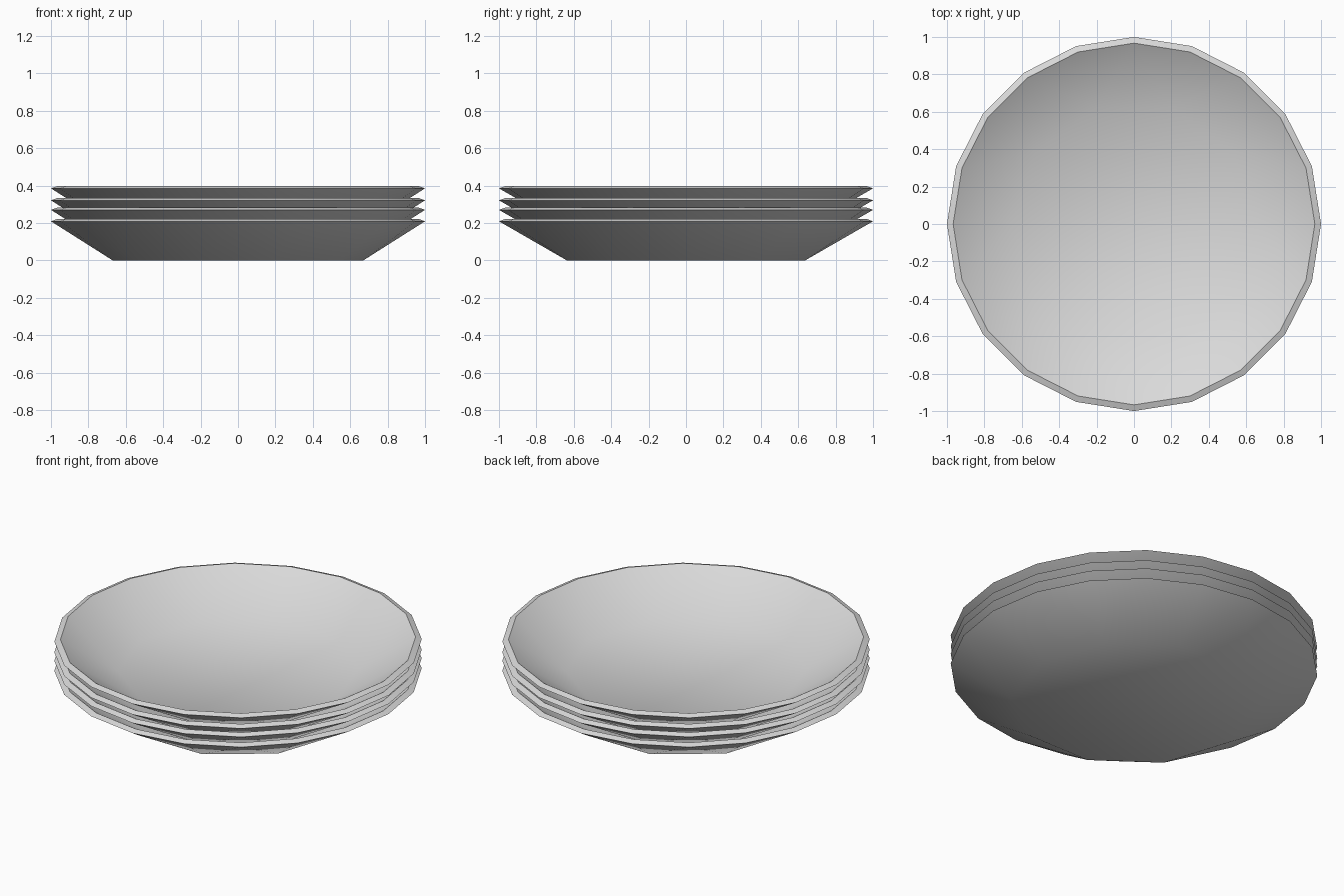
import bpy, bmesh, math

cube = bpy.data.objects.get("Cube")
if cube:
    bpy.data.objects.remove(cube, do_unlink=True)

RIM_SIDES = 20
BASE_SIDES = RIM_SIDES // 2

glaze = bpy.data.materials.new("pale_grey_glaze")
glaze.use_nodes = True
colour = (0.7, 0.7, 0.7, 1.0)
glaze.diffuse_color = colour
glaze.node_tree.nodes["Principled BSDF"].inputs["Base Color"].default_value = colour


def ring(bm, sides, radius, z):
    step = math.tau / sides
    return [bm.verts.new((radius * math.cos(i * step), radius * math.sin(i * step), z))
            for i in range(sides)]


def flare(bm, base, rim):
    """Join a base ring to a rim ring that has twice as many corners."""
    for k, corner in enumerate(base):
        before, here, after = rim[2 * k - 1], rim[2 * k], rim[2 * k + 1]
        following = base[(k + 1) % BASE_SIDES]
        bm.faces.new((corner, here, before))
        bm.faces.new((corner, after, here))
        bm.faces.new((corner, following, after))


def make_plate(name, z):
    bm = bmesh.new()
    # Outer and inner shells
    foot = ring(bm, BASE_SIDES, 0.67, 0)
    outer_rim = ring(bm, RIM_SIDES, 1.0, 0.209)
    floor = ring(bm, BASE_SIDES, 0.655, 0.03)
    inner_rim = ring(bm, RIM_SIDES, 0.967, 0.221)
    flare(bm, foot, outer_rim)
    flare(bm, floor, inner_rim)
    bm.faces.new(foot)
    bm.faces.new(floor)
    # Sloping lip
    for i in range(RIM_SIDES):
        j = (i + 1) % RIM_SIDES
        bm.faces.new((outer_rim[i], outer_rim[j], inner_rim[j], inner_rim[i]))
    bmesh.ops.recalc_face_normals(bm, faces=bm.faces)
    mesh = bpy.data.meshes.new(name)
    bm.to_mesh(mesh)
    bm.free()
    mesh.materials.append(glaze)
    plate = bpy.data.objects.new(name, mesh)
    plate.location.z = z
    bpy.context.collection.objects.link(plate)
    return plate


# Stack of four nested plates
bpy.ops.object.select_all(action='DESELECT')
for name, z in (("bottom_plate", 0), ("second_plate", 0.061),
                ("third_plate", 0.112), ("top_plate", 0.176)):
    plate = make_plate(name, z)
    plate.select_set(True)
    bpy.context.view_layer.objects.active = plate
bpy.ops.object.shade_smooth_by_angle(angle=math.radians(42))
